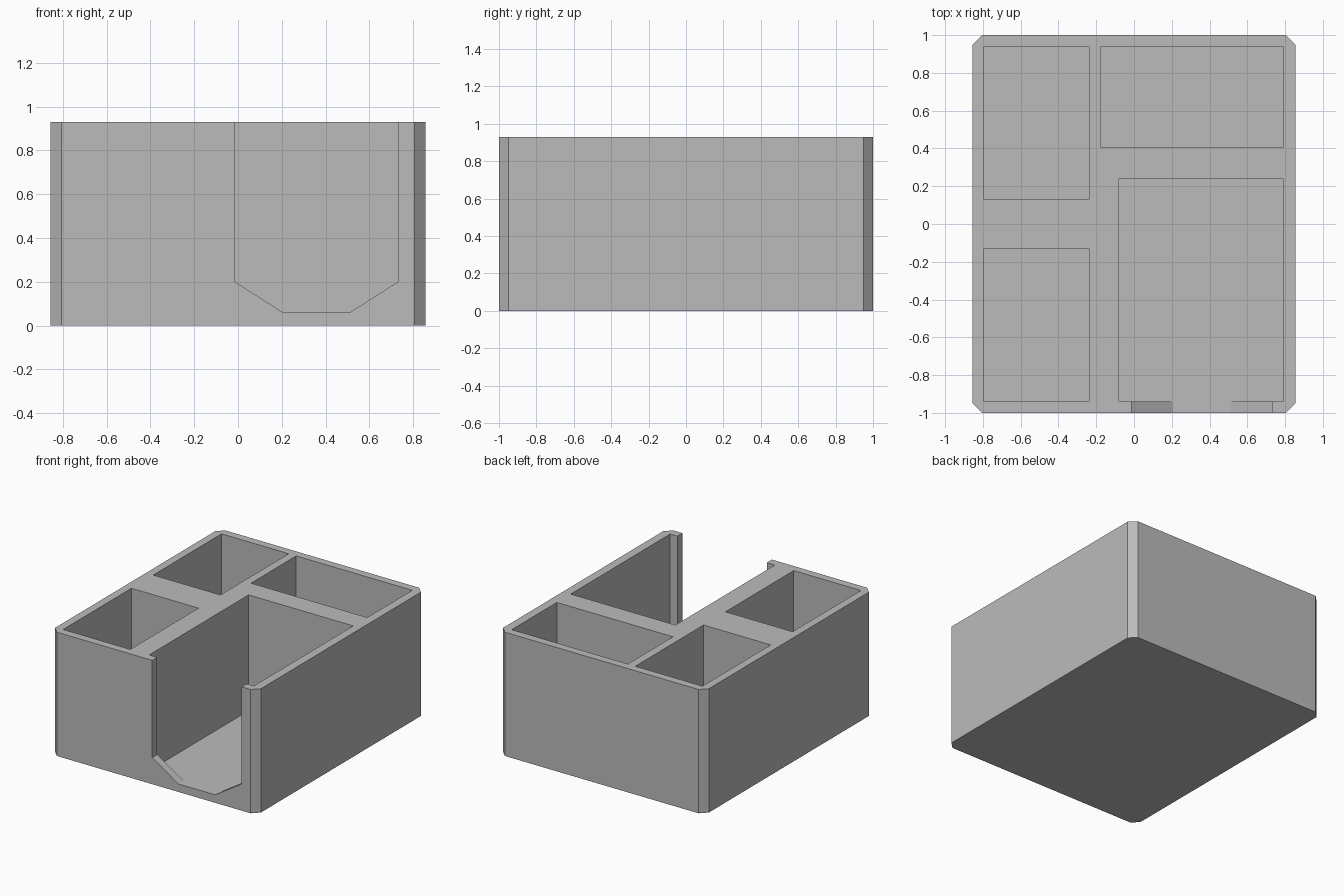
import bpy

if "Cube" in bpy.data.objects:
    bpy.data.objects.remove(bpy.data.objects["Cube"])

HEIGHT, FLOOR = 0.93, 0.06
HX, HY, CHAMFER = 0.855, 1.0, 0.05

grey = bpy.data.materials.new("plain grey")
grey.diffuse_color = (0.5, 0.5, 0.5, 1)
grey.use_nodes = True
grey.node_tree.nodes["Principled BSDF"].inputs["Base Color"].default_value = grey.diffuse_color


def prism(name, outline, offset):
    """Closed solid swept from a 3D outline along an offset."""
    n = len(outline)
    far = [tuple(a + b for a, b in zip(p, offset)) for p in outline]
    faces = [tuple(range(n))[::-1], tuple(range(n, 2 * n))]
    faces += [(i, (i + 1) % n, n + (i + 1) % n, n + i) for i in range(n)]
    mesh = bpy.data.meshes.new(name)
    mesh.from_pydata(outline + far, [], faces)
    mesh.materials.append(grey)
    obj = bpy.data.objects.new(name, mesh)
    bpy.context.collection.objects.link(obj)
    return obj


# Block with chamfered upright corners
ix, iy = HX - CHAMFER, HY - CHAMFER
plan = [(-ix, -HY), (ix, -HY), (HX, -iy), (HX, iy),
        (ix, HY), (-ix, HY), (-HX, iy), (-HX, -iy)]
body = prism("organizer_body", [(x, y, 0) for x, y in plan], (0, 0, HEIGHT))

# Four rectangular compartments: x0, x1, y0, y1
cutters = []
for name, x0, x1, y0, y1 in [
        ("front_left_pocket", -0.795, -0.237, -0.94, -0.13),
        ("back_left_pocket", -0.795, -0.237, 0.13, 0.94),
        ("back_right_pocket", -0.175, 0.79, 0.405, 0.94),
        ("large_pocket", -0.08, 0.79, -0.94, 0.24)]:
    corners = [(x0, y0, FLOOR), (x1, y0, FLOOR), (x1, y1, FLOOR), (x0, y1, FLOOR)]
    cutters.append(prism(name + "_cutter", corners, (0, 0, HEIGHT)))

# Open front notch with sloping lower corners
notch = [(-0.013, 1.1), (-0.013, 0.2), (0.205, FLOOR),
         (0.51, FLOOR), (0.73, 0.2), (0.73, 1.1)]
cutters.append(prism("front_notch_cutter", [(x, -0.9, z) for x, z in notch], (0, -0.2, 0)))

# Make cutter normals consistent, then carve and discard the cutters
for c in cutters:
    bpy.ops.object.select_all(action='DESELECT')
    bpy.context.view_layer.objects.active = c
    c.select_set(True)
    bpy.ops.object.mode_set(mode='EDIT')
    bpy.ops.mesh.select_all(action='SELECT')
    bpy.ops.mesh.normals_make_consistent(inside=False)
    bpy.ops.object.mode_set(mode='OBJECT')
    c.hide_render = True
    bpy.context.view_layer.objects.active = body
    mod = body.modifiers.new(c.name, 'BOOLEAN')
    mod.operation, mod.solver, mod.object = 'DIFFERENCE', 'EXACT', c
    bpy.ops.object.modifier_apply(modifier=mod.name)
for c in cutters:
    bpy.data.objects.remove(c, do_unlink=True)
